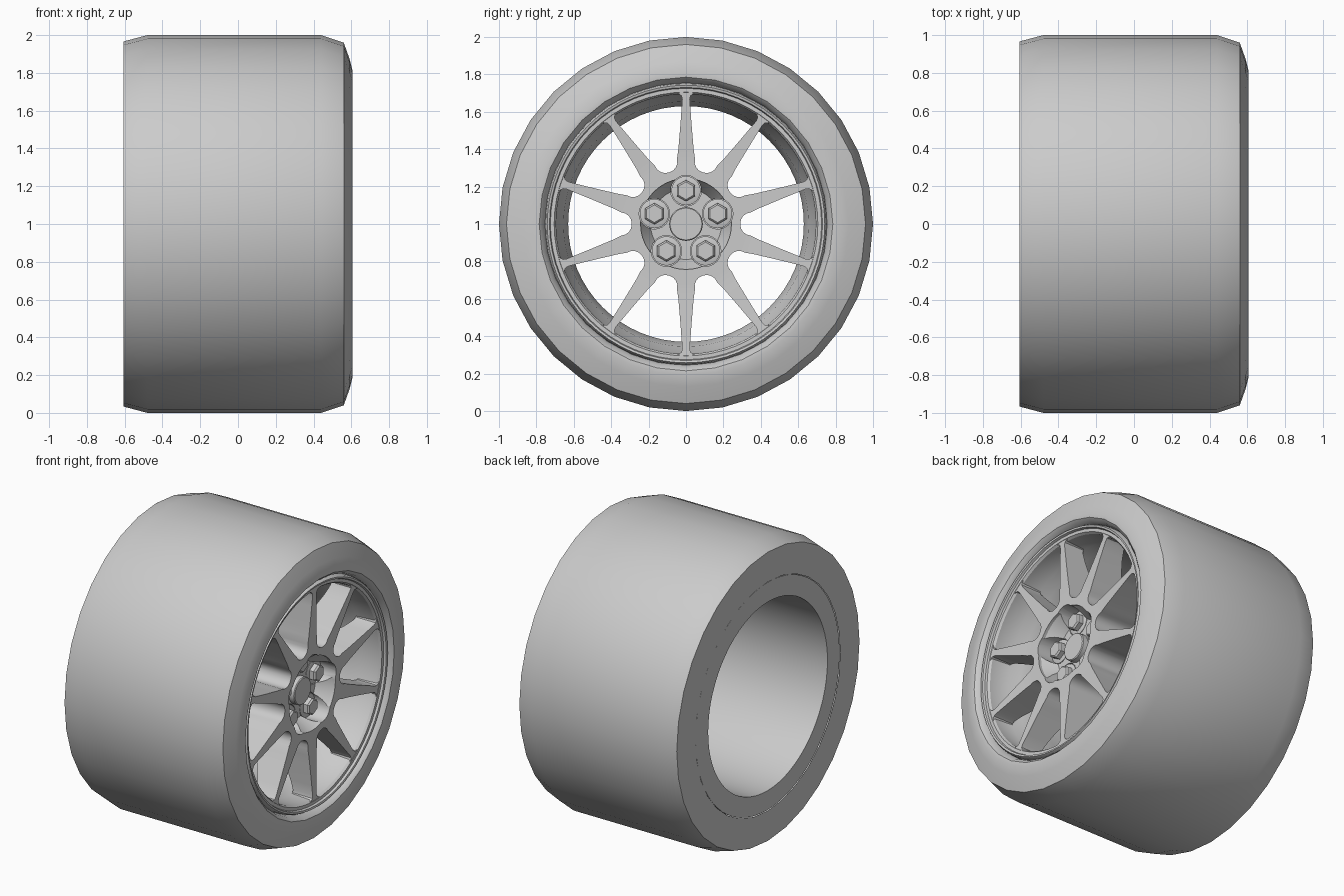
import bpy, bmesh
from math import sin, cos, pi, radians, asin

if "Cube" in bpy.data.objects:
    bpy.data.objects.remove(bpy.data.objects["Cube"])


def finish(bm, name, angle=30):
    bmesh.ops.remove_doubles(bm, verts=bm.verts, dist=0.0003)
    bmesh.ops.recalc_face_normals(bm, faces=bm.faces)
    me = bpy.data.meshes.new(name)
    bm.to_mesh(me)
    bm.free()
    ob = bpy.data.objects.new(name, me)
    bpy.context.collection.objects.link(ob)
    smooth(ob, angle)
    return ob


def smooth(ob, angle=30):
    bpy.ops.object.select_all(action='DESELECT')
    ob.select_set(True)
    bpy.context.view_layer.objects.active = ob
    bpy.ops.object.shade_smooth_by_angle(angle=radians(angle))


def lathe(name, profile, sides, y=0, z=1, closed=False, angle=30):
    """Revolve (x, r) points about an axis parallel to x."""
    bm = bmesh.new()
    rings = [[bm.verts.new((x, y + r * sin(2 * pi * k / sides), z + r * cos(2 * pi * k / sides)))
              for k in range(sides)] for x, r in profile]
    pairs = list(zip(rings, rings[1:]))
    if closed:
        pairs.append((rings[-1], rings[0]))
    for a, b in pairs:
        for k in range(sides):
            j = (k + 1) % sides
            bm.faces.new((a[k], a[j], b[j], b[k]))
    return finish(bm, name, angle)


# Tyre: low-sided tread with a rounded outer sidewall and a flat inner side
lathe("tyre", [(-.605, .765), (-.607, .965), (-.6, .968), (-.48, 1), (.44, 1), (.56, .96),
               (.592, .87), (.607, .81), (.605, .785), (.585, .765), (.55, .755)], 32)

# Rim: back flange, deep barrel, flared front and stepped lip
lathe("rim_barrel", [(-.58, .76), (-.603, .76), (-.605, .63), (.20, .63), (.36, .655), (.42, .69),
                     (.555, .695), (.57, .705), (.57, .725), (.585, .73), (.588, .742),
                     (.575, .75), (.54, .755)], 64)

# Spoke outline rows: radius, half angle, front x, back x
full = pi / 10
rows = [(.07, full, .55, .25), (.27, full, .55, .25), (.29, full, .55, .255)]
for r, gap in [(.295, .024), (.308, .042), (.328, .056), (.352, .062)]:
    rows.append((r, full - asin(gap / r), .55, .26 + (r - .29) * .4))
for r, w, back in [(.40, .041, .31), (.46, .036, .345), (.53, .030, .38), (.60, .025, .405),
                   (.665, .020, .42), (.685, .024, .42), (.698, .038, .42), (.706, .06, .42)]:
    rows.append((r, w / r, .55 + (r - .35) * .05, back))

# Ten spokes merged at the hub
bm = bmesh.new()
for s in range(10):
    mid = s * pi / 5
    strip = []
    for r, a, front, back in rows:
        strip.append([bm.verts.new((x, r * sin(mid + t), 1 + r * cos(mid + t)))
                      for x, t in ((front, -a), (front, a), (back, a), (back, -a))])
    for i, (p, q) in enumerate(zip(strip, strip[1:])):
        bm.faces.new((p[0], p[1], q[1], q[0]))
        bm.faces.new((p[2], p[3], q[3], q[2]))
        if i >= 2:
            bm.faces.new((p[1], p[2], q[2], q[1]))
            bm.faces.new((p[3], p[0], q[0], q[3]))
    p, q = strip[0], strip[-1]
    bm.faces.new((p[0], p[1], p[2], p[3]))
    bm.faces.new((q[0], q[1], q[2], q[3]))
spokes = finish(bm, "spokes")

# Hub pocket and wheel bolt bores
bolts = [(.178 * sin(k * 2 * pi / 5), 1 + .178 * cos(k * 2 * pi / 5)) for k in range(5)]
cutters = [lathe("pocket_cutter", [(.7, 0), (.7, .243), (.53, .243), (.44, .19), (.44, 0)], 40)]
for y, z in bolts:
    cutters.append(lathe("bore_cutter", [(.7, 0), (.7, .082), (.425, .082), (.425, 0)], 24, y, z))
bpy.ops.object.select_all(action='DESELECT')
spokes.select_set(True)
bpy.context.view_layer.objects.active = spokes
for c in cutters:
    c.hide_render = True
    m = spokes.modifiers.new("cut", 'BOOLEAN')
    m.operation = 'DIFFERENCE'
    m.solver = 'EXACT'
    m.object = c
    # Keep the cut ahead of the smoothing modifier
    bpy.ops.object.modifier_move_to_index(modifier=m.name, index=0)
    bpy.ops.object.modifier_apply(modifier=m.name)
for c in cutters:
    bpy.data.objects.remove(c)
smooth(spokes)

# Centre cap and hexagonal bolts on round seats
lathe("centre_cap", [(.26, 0), (.26, .09), (.475, .09), (.48, .085), (.48, 0)], 32)
for y, z in bolts:
    lathe("bolt_seat", [(.40, 0), (.40, .078), (.44, .078), (.445, .06), (.445, 0)], 24, y, z)
    lathe("bolt_head", [(.43, 0), (.43, .057), (.475, .057), (.485, .047), (.485, 0)], 6, y, z)
